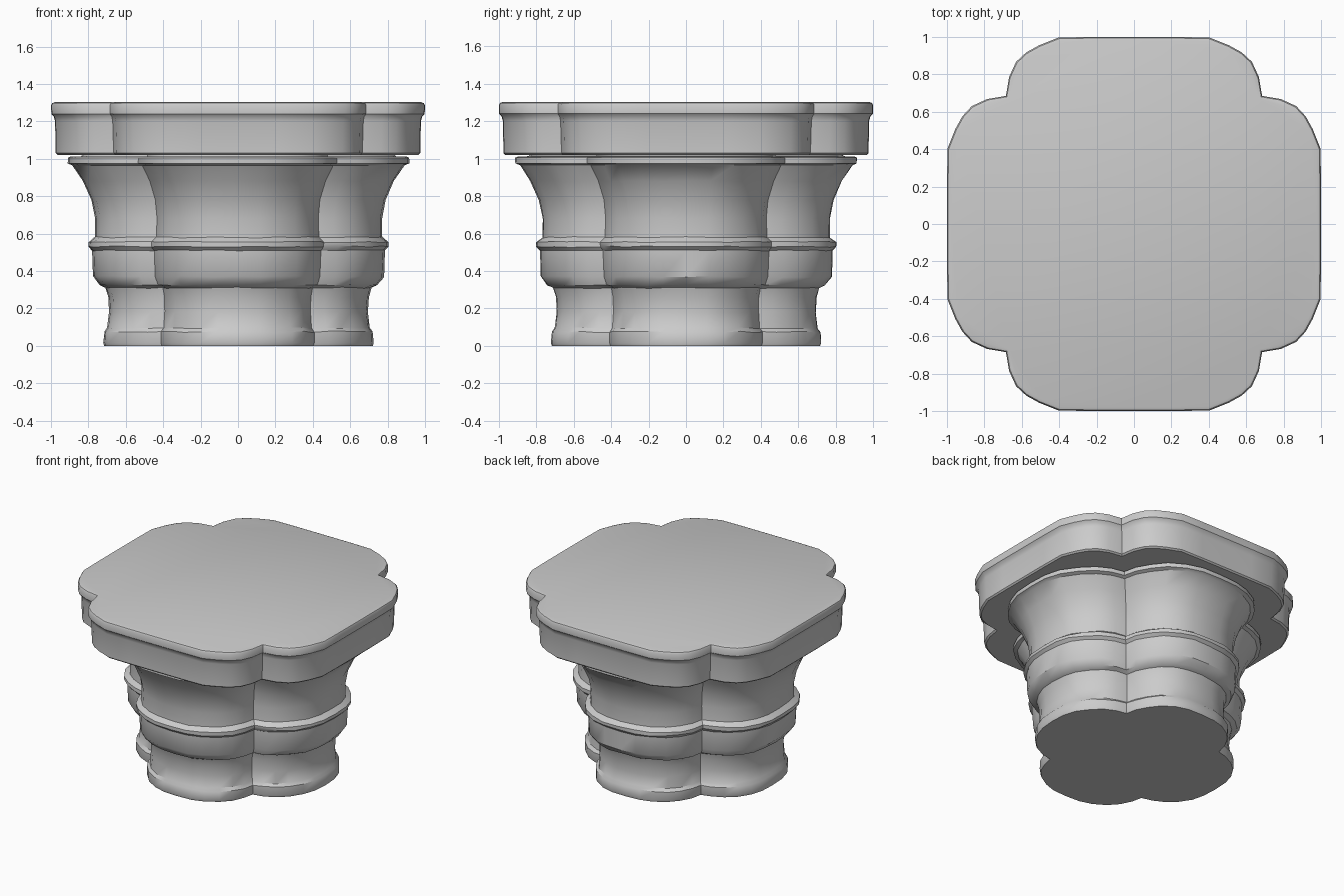
import bpy, bmesh, math, random

if "Cube" in bpy.data.objects:
    bpy.data.objects.remove(bpy.data.objects["Cube"])

random.seed(4)

# One lobe, from its middle to the notch: (sideways / notch, outward fraction)
SLAB_LOBE = [(0, 1), (0.32, 1), (0.59, 0.99), (0.74, 0.86), (0.84, 0.74),
             (0.92, 0.58), (0.975, 0.32), (1, 0)]
BODY_LOBE = [(0, 1), (0.28, 0.99), (0.5, 0.9), (0.71, 0.72), (0.86, 0.5),
             (0.96, 0.25), (1, 0)]


def outline(lobe, reach, notch):
    """Closed four-lobed outline; the notches lie on the diagonals."""
    half = [(notch + (reach - notch) * f, v * notch) for v, f in lobe]
    quarter = [(x, -y) for x, y in half[:0:-1]] + half[:-1]
    pts = []
    for k in range(4):
        c, s = round(math.cos(k * math.pi / 2)), round(math.sin(k * math.pi / 2))
        pts += [(c * x - s * y, s * x + c * y) for x, y in quarter]
    return pts


def loft(name, lobe, profile, wobble=0.0):
    """Skin rings of (z, reach, notch) and close both ends."""
    bm = bmesh.new()
    rings = []
    count = len(outline(lobe, 1, 0.5))
    worn = [random.uniform(-wobble, wobble) for _ in range(count)]
    for z, reach, notch in profile:
        ring = []
        for i, (x, y) in enumerate(outline(lobe, reach, notch)):
            k = 1 + worn[i] + random.uniform(-wobble, wobble) * 0.3
            dz = random.uniform(-wobble, wobble) * 0.5 if 0.05 < z < 0.95 else 0
            ring.append(bm.verts.new((x * k, y * k, z + dz)))
        rings.append(ring)
    for a, b in zip(rings, rings[1:]):
        for i in range(count):
            j = (i + 1) % count
            bm.faces.new((a[i], a[j], b[j], b[i]))
    bm.faces.new(rings[0][::-1])
    bm.faces.new(rings[-1])
    bmesh.ops.recalc_face_normals(bm, faces=bm.faces)
    mesh = bpy.data.meshes.new(name)
    bm.to_mesh(mesh)
    bm.free()
    obj = bpy.data.objects.new(name, mesh)
    bpy.context.collection.objects.link(obj)
    bpy.ops.object.select_all(action='DESELECT')
    obj.select_set(True)
    bpy.context.view_layer.objects.active = obj
    bpy.ops.object.shade_smooth_by_angle(angle=math.radians(35))
    return obj


# Stone shaft: foot, middle band and flared neck
loft("capital_shaft", BODY_LOBE, [
    (0.0, 0.715, 0.405), (0.015, 0.72, 0.41), (0.075, 0.715, 0.41),
    (0.095, 0.70, 0.395), (0.18, 0.69, 0.39), (0.26, 0.695, 0.39),
    (0.31, 0.71, 0.40), (0.325, 0.74, 0.425), (0.37, 0.775, 0.44),
    (0.51, 0.78, 0.445), (0.53, 0.80, 0.46), (0.555, 0.80, 0.46),
    (0.58, 0.765, 0.435), (0.68, 0.765, 0.43), (0.78, 0.785, 0.44),
    (0.88, 0.83, 0.47), (0.965, 0.885, 0.51), (0.975, 0.91, 0.53),
    (1.005, 0.91, 0.53), (1.012, 0.895, 0.52), (1.013, 0.84, 0.48),
    (1.022, 0.83, 0.48)], wobble=0.007)

# Four-lobed top slab with a slightly projecting rim
loft("top_slab", SLAB_LOBE, [
    (1.02, 0.965, 0.655), (1.03, 0.975, 0.665), (1.20, 0.978, 0.67),
    (1.225, 0.985, 0.675), (1.24, 0.998, 0.685), (1.285, 1.0, 0.685),
    (1.297, 0.994, 0.68), (1.302, 0.98, 0.67)])
